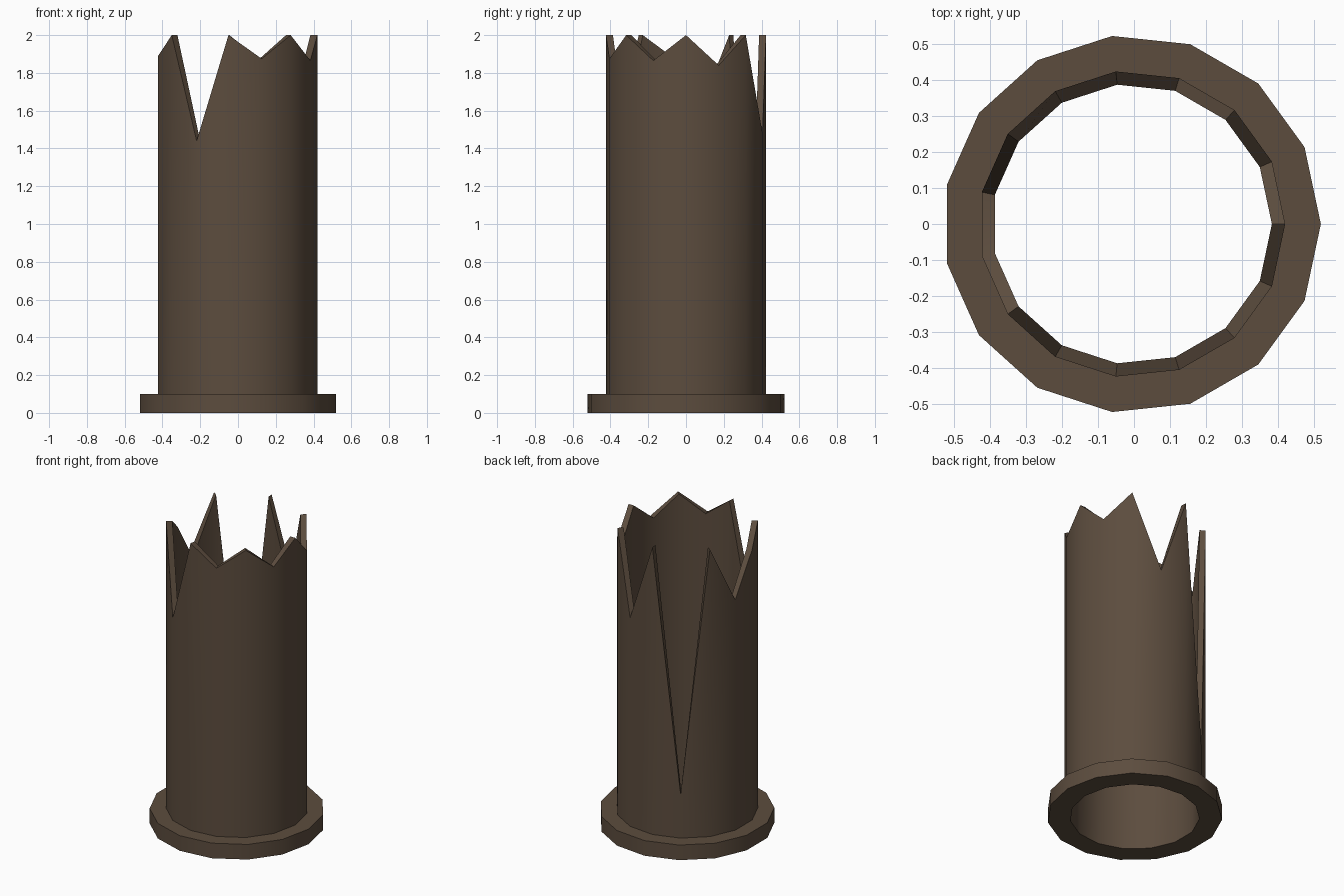
import bpy, bmesh, math

if "Cube" in bpy.data.objects:
    bpy.data.objects.remove(bpy.data.objects["Cube"])

SIDES = 15
CX = -0.006  # odd-sided ring is shifted so its bounds are centred

brown = bpy.data.materials.new("dark brown")
brown.diffuse_color = (0.107, 0.073, 0.048, 1)
brown.use_nodes = True
brown.node_tree.nodes["Principled BSDF"].inputs["Base Color"].default_value = brown.diffuse_color


def ring_wall(name, r_out, r_in, tops):
    """Hollow ring standing on z = 0, with one top height per corner."""
    bm = bmesh.new()
    cols = []
    for k, z in enumerate(tops):
        a = math.tau * k / SIDES
        c, s = math.cos(a), math.sin(a)
        cols.append([bm.verts.new((CX + r * c, r * s, h))
                     for r, h in ((r_out, 0), (r_out, z), (r_in, z), (r_in, 0))])
    for k in range(SIDES):
        a, b = cols[k], cols[(k + 1) % SIDES]
        for i in range(4):
            j = (i + 1) % 4
            bm.faces.new((a[i], b[i], b[j], a[j]))
    bmesh.ops.recalc_face_normals(bm, faces=bm.faces)
    me = bpy.data.meshes.new(name)
    bm.to_mesh(me)
    bm.free()
    me.materials.append(brown)
    ob = bpy.data.objects.new(name, me)
    bpy.context.collection.objects.link(ob)
    bpy.ops.object.select_all(action='DESELECT')
    ob.select_set(True)
    bpy.context.view_layer.objects.active = ob
    bpy.ops.object.shade_smooth_by_angle(angle=math.radians(30))
    return ob


# broken tube: jagged rim of peaks and notches, one deep split at the back
rim = [2, 1.84, 2, 1.48, 2, 0.39, 2, 1.625, 1.89, 2, 1.44, 2, 1.875, 2, 1.865]
ring_wall("broken_tube", 0.426, 0.389, rim)

# flat collar around the foot
ring_wall("base_collar", 0.525, 0.4, [0.1] * SIDES)
